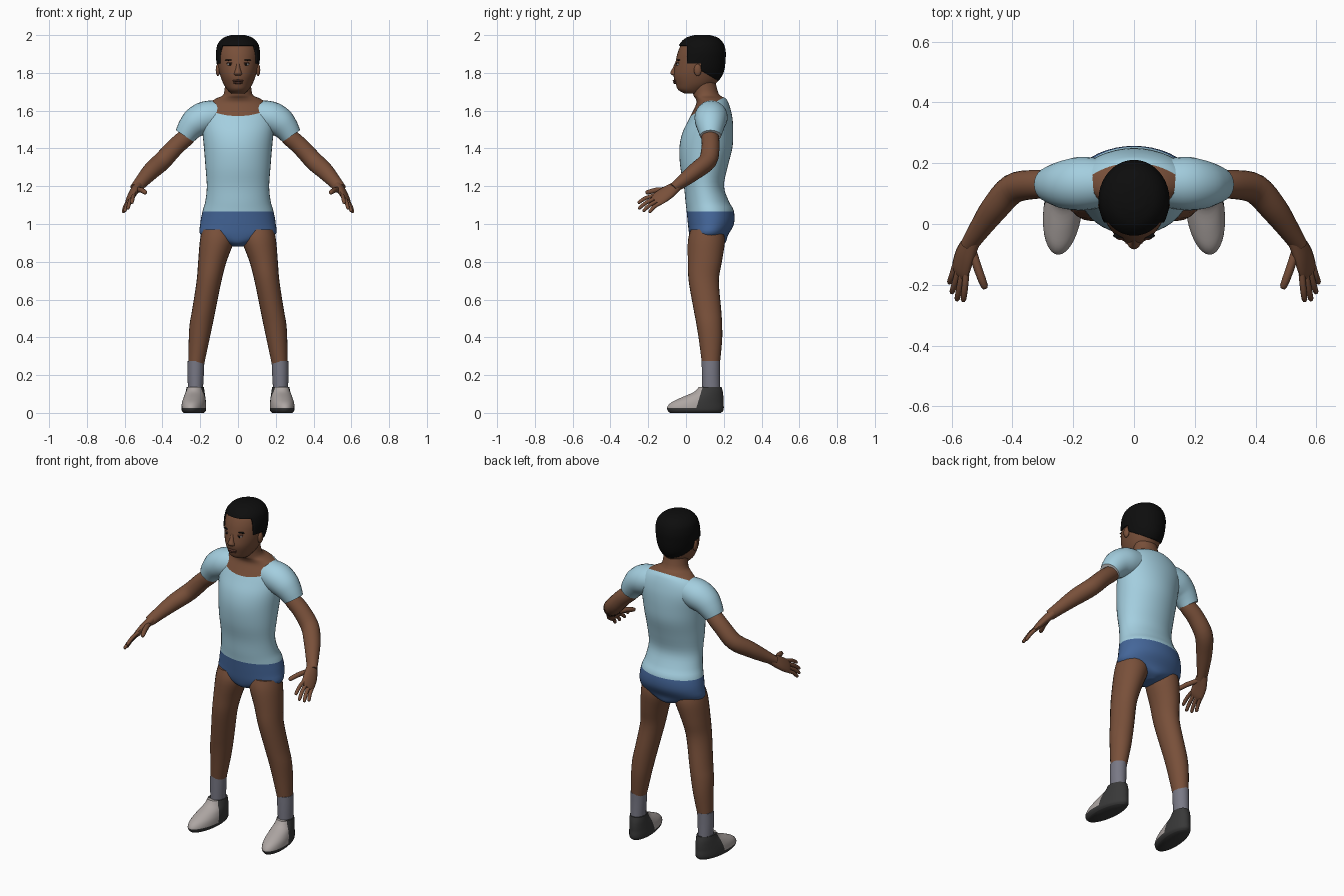
import bpy, bmesh, math
from mathutils import Vector

cube = bpy.data.objects.get("Cube")
if cube:
    bpy.data.objects.remove(cube, do_unlink=True)


def material(name, r, g, b):
    m = bpy.data.materials.new(name)
    m.use_nodes = True
    m.diffuse_color = (r, g, b, 1)
    node = m.node_tree.nodes["Principled BSDF"]
    node.inputs["Base Color"].default_value = (r, g, b, 1)
    node.inputs["Roughness"].default_value = 0.8
    return m


SKIN = material("brown skin", .19, .08, .042)
LIP = material("dark lips", .11, .042, .028)
HAIR = material("black hair", .004, .004, .004)
SHIRT = material("light blue shirt", .37, .62, .74)
SHORTS = material("denim blue shorts", .058, .133, .32)
SOCK = material("grey sock", .19, .19, .235)
SHOE = material("pale shoe", .42, .38, .365)
DARK = material("dark rubber", .04, .04, .04)
WHITE = material("white", .85, .85, .85)


def finish(name, bm, mats, mirror):
    bmesh.ops.recalc_face_normals(bm, faces=bm.faces)
    mesh = bpy.data.meshes.new(name)
    bm.to_mesh(mesh)
    bm.free()
    for m in mats:
        mesh.materials.append(m)
    ob = bpy.data.objects.new(name, mesh)
    bpy.context.collection.objects.link(ob)
    bpy.ops.object.select_all(action='DESELECT')
    ob.select_set(True)
    bpy.context.view_layer.objects.active = ob
    bpy.ops.object.shade_smooth_by_angle(angle=math.radians(50))
    if mirror:
        ob.modifiers.new("mirror", 'MIRROR').use_mirror_merge = False
    return ob


def smooth_sections(rows, steps):
    """Catmull-Rom interpolation of the section rows."""
    out = []
    for i in range(len(rows) - 1):
        p = [rows[max(i - 1, 0)], rows[i], rows[i + 1], rows[min(i + 2, len(rows) - 1)]]
        for s in range(steps):
            t = s / steps
            out.append([b + t / 2 * (c - a + t * (2*a - 5*b + 4*c - d + t * (3*(b - c) + d - a)))
                        for a, b, c, d in zip(*p)])
    return out + [list(rows[-1])]


def loft(name, rows, mats, hint=None, sides=24, steps=4, cuts=(), rule=None,
         keep=None, end_mat=0, shear=0, mirror=False):
    """Rows are x, y, z, radius, radius. Rings are level unless a hint axis is given."""
    bm = bmesh.new()
    rows = smooth_sections(rows, steps)
    rings = []
    for i, (x, y, z, a, b) in enumerate(rows):
        u, v = Vector((1, 0, 0)), Vector((0, 1, 0))
        if hint:
            t = Vector(rows[min(i + 1, len(rows) - 1)][:3]) - Vector(rows[max(i - 1, 0)][:3])
            t.normalize()
            u = Vector(hint)
            u = (u - t * u.dot(t)).normalized()
            v = t.cross(u)
        ring = []
        for k in range(sides):
            w = math.tau * k / sides
            p = Vector((x, y, z)) + u * a * math.cos(w) + v * b * math.sin(w)
            p.x += shear * (.1 - p.y)
            ring.append(bm.verts.new(p))
        rings.append(ring)
    for lo, hi in zip(rings, rings[1:]):
        for k in range(sides):
            n = (k + 1) % sides
            bm.faces.new((lo[k], lo[n], hi[n], hi[k]))
    bm.faces.new(rings[0])
    bm.faces.new(rings[-1]).material_index = end_mat
    for co, no in cuts:
        bmesh.ops.bisect_plane(bm, geom=bm.verts[:] + bm.edges[:] + bm.faces[:],
                               plane_co=co, plane_no=no)
    if rule:
        for f in bm.faces:
            f.material_index = rule(f.calc_center_median())
    if keep:
        bmesh.ops.delete(bm, context='FACES',
                         geom=[f for f in bm.faces if not keep(f.calc_center_median())])
    return finish(name, bm, mats, mirror)


def level(rows, x=0):
    return [(x, y, z, a, b) for z, y, a, b in rows]


def ball(name, mat, loc, size, mirror=False):
    bm = bmesh.new()
    bmesh.ops.create_uvsphere(bm, u_segments=16, v_segments=10, radius=1)
    for v in bm.verts:
        v.co = Vector(loc) + v.co * Vector(size)
    return finish(name, bm, [mat], mirror)


# Torso: shorts, shirt and neck, split at the hem and the scooped collar
HEM = 1.065
collar_co, collar_no = Vector((0, .03, 1.575)), Vector((0, -.56, 1))


def torso_colour(c):
    if c.z < HEM:
        return 1
    return 2 if (c - collar_co).dot(collar_no) > 0 else 0


loft("torso", level([
    (.88, .12, .025, .05), (.9, .12, .085, .088), (.94, .12, .195, .102),
    (1.0, .132, .2, .122), (1.07, .128, .187, .125), (1.12, .112, .173, .115),
    (1.2, .095, .165, .106), (1.3, .095, .172, .125), (1.4, .105, .18, .14),
    (1.48, .115, .188, .135), (1.55, .13, .195, .117), (1.6, .138, .185, .1),
    (1.64, .14, .155, .085), (1.665, .13, .115, .08), (1.69, .105, .075, .068),
    (1.78, .09, .068, .06)]), [SHIRT, SHORTS, SKIN], sides=40,
    cuts=[((0, 0, HEM), (0, 0, 1)), (collar_co, collar_no)], rule=torso_colour)

# Sleeves with a white lining at the opening
loft("sleeve", [(.1, .135, 1.575, .08, .08), (.17, .133, 1.565, .088, .085),
                (.22, .13, 1.54, .082, .08), (.255, .13, 1.505, .07, .068),
                (.282, .13, 1.466, .056, .056)],
     [SHIRT, WHITE], hint=(0, 1, 0), end_mat=1, mirror=True)

# Arms
loft("arm", [(.22, .13, 1.52, .04, .04), (.272, .128, 1.462, .046, .046),
             (.33, .13, 1.41, .048, .047), (.4, .115, 1.335, .05, .048),
             (.46, .05, 1.28, .046, .044), (.51, -.02, 1.225, .036, .034),
             (.543, -.07, 1.187, .03, .024)],
     [SKIN], hint=(0, 1, 1), mirror=True)

# Hands: palm, four fingers and a thumb
across = Vector((.56, .51, -.66))
loft("palm", [(.53, -.05, 1.2, .03, .025), (.555, -.1, 1.165, .042, .021),
              (.57, -.145, 1.135, .043, .016), (.576, -.165, 1.122, .036, .009)],
     [SKIN], hint=across, sides=16, mirror=True)


def finger(name, base, tip, r):
    base, tip = Vector(base), Vector(tip)
    mid = base.lerp(tip, .5) + Vector((0, -.004, .006))
    end = mid.lerp(tip, .85)
    loft(name, [(*base, r, r), (*mid, r, r), (*end, r * .85, r * .85), (*tip, r * .3, r * .3)],
         [SKIN], hint=(1, 0, 0), sides=10, steps=2, mirror=True)


tips = {"index": (.562, -.255, 1.11), "middle": (.583, -.252, 1.08),
        "ring": (.6, -.228, 1.066), "little": (.608, -.195, 1.06)}
for i, (label, tip) in enumerate(tips.items()):
    finger(label + "_finger", Vector((.57, -.15, 1.132)) + across * (i - 1.5) * .021, tip, .0105)
finger("thumb", (.532, -.09, 1.182), (.489, -.213, 1.165), .014)

# Legs and socks
loft("leg", [(.11, .11, .97, .08, .085), (.112, .108, .91, .09, .098),
             (.136, .1, .8, .075, .09), (.153, .094, .7, .066, .08),
             (.18, .113, .55, .062, .073), (.195, .123, .47, .061, .068),
             (.207, .13, .38, .054, .061), (.222, .132, .25, .041, .046)],
     [SKIN], mirror=True)
loft("sock", [(.222, .132, .275, .044, .049), (.224, .132, .2, .043, .048),
              (.226, .134, .09, .038, .048)], [SOCK], mirror=True)

# Shoes: pale upper, dark sole and heel
heel_co, heel_no = Vector((0, .065, .06)), Vector((0, 1, -.3))
loft("shoe", level([
    (0, .05, .052, .135), (.012, .05, .062, .147), (.03, .05, .064, .15),
    (.055, .06, .062, .138), (.08, .085, .057, .113), (.11, .118, .05, .077),
    (.138, .128, .045, .06)], x=.229), [SHOE, DARK], sides=32, shear=.1,
    cuts=[((0, 0, .025), (0, 0, 1)), (heel_co, heel_no)],
    rule=lambda c: int(c.z < .025 or (c - heel_co).dot(heel_no) > 0), mirror=True)

# Head
skull = [(1.69, .04, .035, .045), (1.71, .035, .056, .076), (1.74, .05, .076, .104),
         (1.78, .06, .092, .125), (1.82, .068, .103, .13), (1.87, .075, .109, .128),
         (1.91, .08, .109, .123), (1.95, .083, .099, .108), (1.98, .085, .07, .078),
         (1.994, .085, .03, .034)]
loft("head", level(skull), [SKIN], sides=40)

# Hair cap, cut along the hairline, the temples and the nape
NAPE = Vector((0, .6, 1))


def has_hair(c):
    return (c.z > 1.945 or (c.y > .005 and c.z > 1.85)
            or (c.y > .08 and c.dot(NAPE) > 1.86))


hair = loft("hair", level([(z + .006, y, a + .007, b + .007) for z, y, a, b in skull]),
            [HAIR], sides=40, keep=has_hair,
            cuts=[((0, 0, 1.945), (0, 0, 1)), ((0, .005, 0), (0, 1, 0)),
                  ((0, 0, 1.85), (0, 0, 1)), ((0, .08, 0), (0, 1, 0)),
                  ((0, 0, 1.86), NAPE)])
hair.modifiers.new("thickness", 'SOLIDIFY').thickness = .01

# Face
loft("nose", level([(1.86, -.047, .007, .008), (1.825, -.057, .012, .014),
                    (1.803, -.063, .019, .02), (1.792, -.062, .021, .017),
                    (1.785, -.058, .012, .01)]), [SKIN], sides=16)
ball("ear", SKIN, (.106, .062, 1.815), (.012, .02, .032), True)
ball("eye", WHITE, (.042, -.042, 1.845), (.016, .009, .006), True)
ball("iris", HAIR, (.042, -.047, 1.845), (.008, .006, .0065), True)
ball("eyelid", LIP, (.042, -.043, 1.852), (.019, .01, .004), True)
ball("eyebrow", HAIR, (.045, -.038, 1.868), (.024, .01, .004), True)
ball("upper_lip", LIP, (0, -.059, 1.758), (.03, .012, .006))
ball("lower_lip", LIP, (0, -.056, 1.748), (.025, .012, .007))
